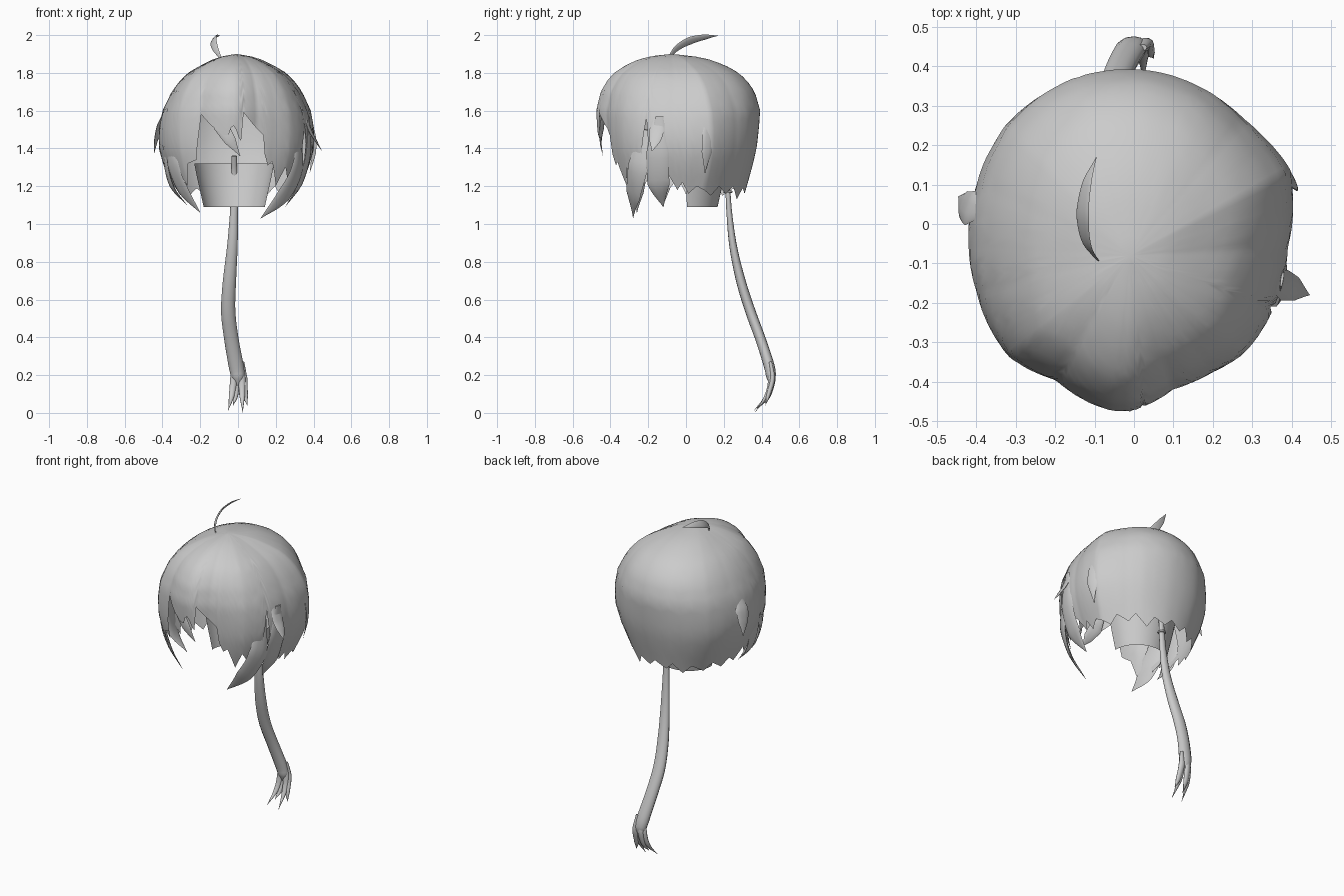
import bpy, bmesh, math
from mathutils import Vector

hair = bpy.data.materials.new("hair grey")
hair.diffuse_color = (0.6, 0.6, 0.6, 1)
CX, CY, TOP = -0.01, -0.08, 1.9


def lerp(table, x):
    """Piecewise linear lookup in a list of (x, value)."""
    for (a, u), (b, v) in zip(table, table[1:]):
        if x <= b:
            return u + (v - u) * max(0, (x - a) / (b - a))
    return table[-1][1]


def make(name, bm, angle=50):
    bmesh.ops.recalc_face_normals(bm, faces=bm.faces)
    me = bpy.data.meshes.new(name)
    bm.to_mesh(me)
    bm.free()
    ob = bpy.data.objects.new(name, me)
    bpy.context.collection.objects.link(ob)
    me.materials.append(hair)
    bpy.ops.object.select_all(action='DESELECT')
    ob.select_set(True)
    bpy.context.view_layer.objects.active = ob
    bpy.ops.object.shade_smooth_by_angle(angle=math.radians(angle))
    return ob


def bridge(bm, rings, closed=True):
    n = len(rings[0])
    for a, b in zip(rings, rings[1:]):
        for i in range(n if closed else n - 1):
            j = (i + 1) % n
            bm.faces.new((a[i], a[j], b[j], b[i]))


def spline(pts, t):
    """Catmull-Rom point on a list, t in 0..1."""
    f = t * (len(pts) - 1)
    i = min(int(f), len(pts) - 2)
    u = f - i
    p1, p2 = pts[i], pts[i + 1]
    p0 = pts[i - 1] if i else p1 * 2 - p2
    p3 = pts[i + 2] if i + 2 < len(pts) else p2 * 2 - p1
    return 0.5 * (2 * p1 + (p2 - p0) * u + (2 * p0 - 5 * p1 + 4 * p2 - p3) * u * u
                  + (3 * p1 - p0 - 3 * p2 + p3) * u ** 3)


def lock(name, path, widths, flat=0.25, out=None, steps=18, sides=10):
    """Strand of hair with an elliptical section along a smooth path."""
    pts = [Vector(p) for p in path]
    wt = [(i / (len(widths) - 1), w) for i, w in enumerate(widths)]
    bm = bmesh.new()
    rings = []
    for k in range(steps + 1):
        t = k / steps
        p = spline(pts, t)
        d = (spline(pts, min(1, t + 0.02)) - spline(pts, max(0, t - 0.02))).normalized()
        o = Vector(out) if out else Vector((p.x - CX, p.y - CY, 0))
        side = d.cross(o).normalized()
        nor = side.cross(d)
        w = max(lerp(wt, t), 0.001)
        rings.append([bm.verts.new(p + side * w * math.cos(a) + nor * w * flat * math.sin(a))
                      for a in (2 * math.pi * i / sides for i in range(sides))])
    bridge(bm, rings)
    bm.faces.new(rings[0])
    bm.faces.new(rings[-1])
    return make(name, bm)


# Cap of hair: plan outline, front/back and side profiles, jagged hem
# Angles run from the front towards the right side.
outline = [(0, .395), (10, .375), (18, .358), (35, .366), (49, .383), (72, .389), (93, .40),
           (110, .44), (118, .463), (128, .458), (140, .455), (153, .465), (173, .472),
           (197, .474), (212, .468), (224, .46), (245, .43), (266, .41), (283, .40),
           (310, .403), (329, .372), (342, .386), (353, .397), (360, .395)]
front_prof = [(1.1, .80), (1.2, .85), (1.3, .91), (1.4, .96), (1.5, .985), (1.6, 1), (1.7, .94),
              (1.76, .85), (1.8, .76), (1.84, .61), (1.87, .44), (1.89, .24), (1.9, 0)]
side_prof = [(1.1, .70), (1.2, .82), (1.3, .93), (1.4, 1), (1.5, 1), (1.6, .95), (1.7, .83),
             (1.76, .72), (1.8, .62), (1.84, .45), (1.87, .30), (1.89, .16), (1.9, 0)]
hem = [(0, 1.50), (2, 1.46), (4, 1.44), (6, 1.59), (14, 1.53), (24, 1.47), (26, 1.37), (30, 1.31),
       (34, 1.33), (42, 1.20), (48, 1.30), (56, 1.22), (64, 1.30), (70, 1.56), (73, 1.36),
       (80, 1.30), (88, 1.26), (96, 1.18), (100, 1.22), (106, 1.16), (112, 1.20), (118, 1.18),
       (126, 1.15), (132, 1.20), (142, 1.16), (148, 1.20), (158, 1.13), (164, 1.19), (174, 1.16),
       (180, 1.20), (190, 1.16), (196, 1.20), (204, 1.14), (212, 1.19), (222, 1.15),
       (230, 1.20), (240, 1.15), (248, 1.20), (256, 1.16), (264, 1.24), (272, 1.18),
       (280, 1.36), (286, 1.28), (294, 1.21), (300, 1.32), (310, 1.20), (316, 1.32),
       (324, 1.34), (327, 1.45), (330, 1.58), (340, 1.52), (350, 1.47), (354, 1.47), (357, 1.53),
       (360, 1.50)]


def cap_point(deg, z):
    a = math.radians(deg)
    k = math.cos(a) ** 2
    r = lerp(outline, deg) * (k * lerp(front_prof, z) + (1 - k) * lerp(side_prof, z))
    return Vector((CX + r * math.sin(a), CY - r * math.cos(a), z))


bm = bmesh.new()
rings = [[bm.verts.new(cap_point(d, TOP - (TOP - lerp(hem, d)) * (k / 20) ** 1.7))
          for d in range(0, 360, 2)] for k in range(1, 21)]
bridge(bm, rings)
crown = bm.verts.new((CX, CY, TOP))
for i in range(180):
    bm.faces.new((crown, rings[0][i], rings[0][(i + 1) % 180]))
make("hair_cap", bm, 60)

# Short layer over the nape, inside the cap
bm = bmesh.new()
rings = [[bm.verts.new((-0.02 + r * math.sin(a), 0.015 - (r - .01) * math.cos(a), z))
          for a in (math.radians(86 + 188 * i / 24) for i in range(25))]
         for z, r in ((1.32, .212), (1.25, .198), (1.17, .18), (1.09, .162))]
bridge(bm, rings, closed=False)
make("nape_layer", bm)

# Loose locks around the face and sides
loose_locks = {
    "fringe_lock": ([(-.13, -.428, 1.60), (-.09, -.445, 1.52), (-.04, -.452, 1.44), (.012, -.44, 1.36)],
                    [.01, .04, .03, 0]),
    "front_lock_right": ([(.32, -.22, 1.50), (.315, -.255, 1.30), (.24, -.28, 1.15), (.12, -.28, 1.03)],
                         [.03, .06, .05, 0]),
    "side_lock_right": ([(.375, -.14, 1.57), (.372, -.15, 1.38), (.325, -.145, 1.21), (.25, -.12, 1.09)],
                        [.02, .06, .06, 0]),
    "fly_lock_right": ([(.34, -.15, 1.62), (.38, -.155, 1.5), (.412, -.165, 1.44), (.445, -.18, 1.385)],
                       [.01, .04, .03, 0]),
    "rear_lock_right": ([(.34, .13, 1.64), (.395, .115, 1.48), (.40, .11, 1.38), (.38, .1, 1.27)],
                        [.01, .03, .03, 0]),
    "front_lock_left": ([(-.36, -.21, 1.5), (-.345, -.25, 1.32), (-.29, -.26, 1.18), (-.2, -.26, 1.06)],
                        [.03, .06, .045, 0]),
    "side_lock_left": ([(-.39, -.13, 1.54), (-.385, -.13, 1.35), (-.35, -.13, 1.2), (-.27, -.12, 1.1)],
                       [.01, .055, .05, 0]),
    "fly_lock_left": ([(-.375, .03, 1.62), (-.415, .04, 1.52), (-.432, .05, 1.45), (-.445, .07, 1.37)],
                      [.01, .045, .035, 0]),
}
for name, (path, widths) in loose_locks.items():
    lock(name, path, widths, 0.18)

# Curled strand on the crown
lock("crown_strand", [(-.09, -.095, 1.875), (-.12, -.05, 1.93), (-.13, .02, 1.97),
                      (-.12, .10, 1.99), (-.095, .17, 1.997)],
     [.006, .02, .026, .018, 0], 0.2, out=(-.73, -.3, .51))

# Ponytail tube with split ends
lock("ponytail", [(-.02, .18, 1.36), (-.02, .213, 1.27), (-.02, .222, 1.17), (-.022, .23, 1.05),
                  (-.03, .25, .88), (-.045, .29, .7), (-.052, .34, .54), (-.035, .395, .39),
                  (-.01, .44, .25), (.0, .45, .19), (.0, .45, .14)],
     [.014, .016, .018, .021, .028, .035, .038, .038, .040, .036, .004],
     0.72, out=(0, 1, .2), steps=36, sides=12)
ends = [((-.022, .447), (-.052, .36, .012)), ((-.008, .458), (-.025, .40, .04)),
        ((.02, .445), (.025, .365, .003)), ((.03, .455), (.05, .42, .04))]
for i, ((x, y), tip) in enumerate(ends):
    lock(f"ponytail_end_{i + 1}", [(x * .7, y - .008, .27), (x, y + .003, .18),
                                   (x * .6 + tip[0] * .4, y - .02, .09), tip],
         [.012, .02, .015, 0], 0.7, out=(0, 1, .2))

# Small tie where the tail leaves the cap
bpy.ops.mesh.primitive_torus_add(major_segments=16, minor_segments=6, major_radius=.018,
                                 minor_radius=.007, location=(-.02, .222, 1.17))
tie = bpy.context.object
tie.name = "ponytail_tie"
tie.data.materials.append(hair)
bpy.ops.object.shade_smooth_by_angle()
